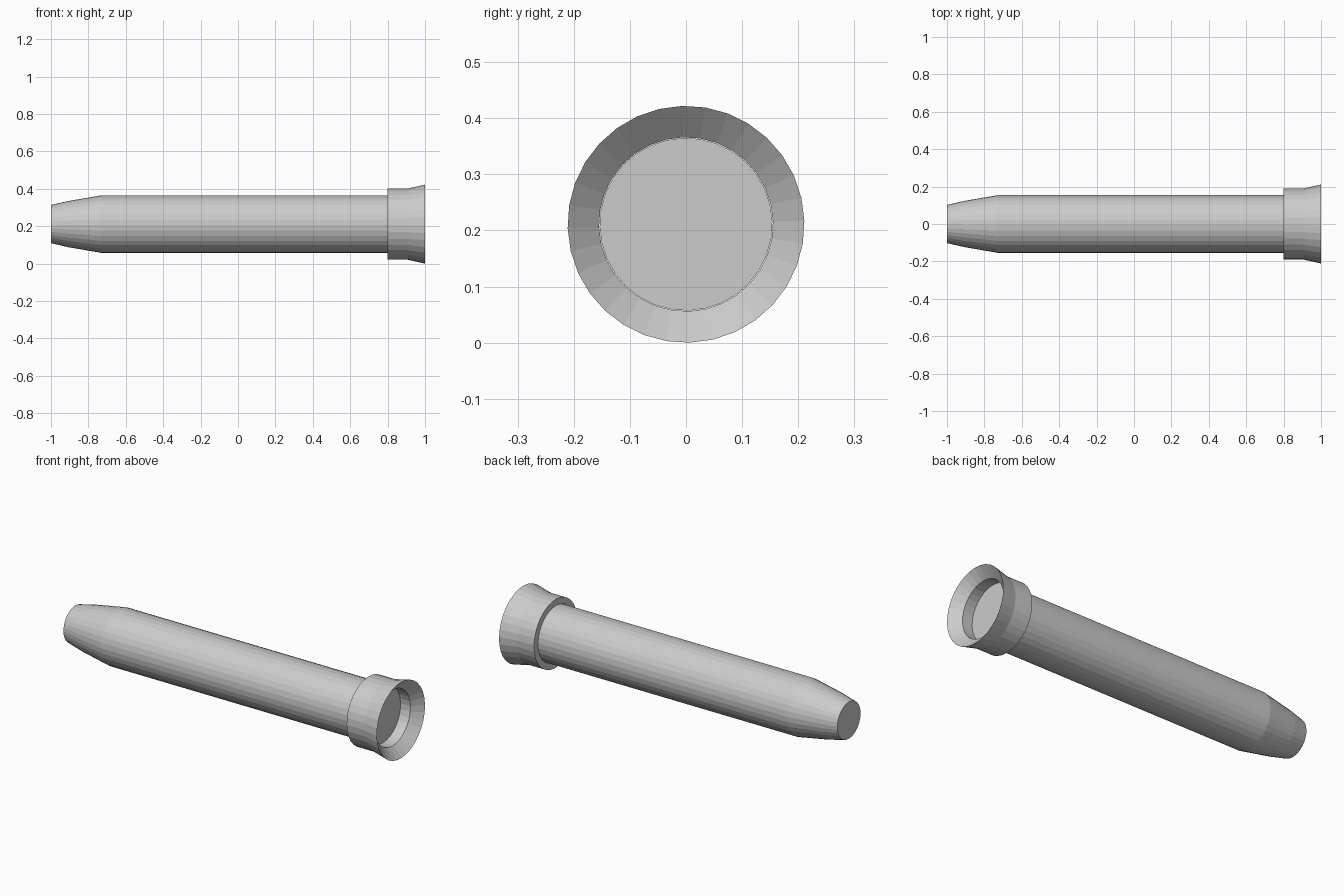
import bpy
import bmesh
from math import cos, sin, tau, radians

if "Cube" in bpy.data.objects:
    bpy.data.objects.remove(bpy.data.objects["Cube"])

SIDES = 32
AXIS_Z = 0.211
TWIST = radians(1.9)


def lathe(name, profile, closed):
    """Revolve (x, radius) points around the long axis; cap ends or close into a ring."""
    bm = bmesh.new()
    rings = []
    for x, r in profile:
        rings.append([bm.verts.new((x, r * cos(TWIST + tau * i / SIDES),
                                    AXIS_Z + r * sin(TWIST + tau * i / SIDES)))
                      for i in range(SIDES)])
    pairs = list(zip(rings, rings[1:]))
    if closed:
        pairs.append((rings[-1], rings[0]))
    for a, b in pairs:
        for i in range(SIDES):
            j = (i + 1) % SIDES
            bm.faces.new((a[i], a[j], b[j], b[i]))
    if not closed:
        bm.faces.new(rings[0])
        bm.faces.new(rings[-1])
    bmesh.ops.recalc_face_normals(bm, faces=bm.faces[:])
    mesh = bpy.data.meshes.new(name)
    bm.to_mesh(mesh)
    bm.free()
    obj = bpy.data.objects.new(name, mesh)
    bpy.context.collection.objects.link(obj)
    return obj


# Long barrel with a tapered tail, ending inside the collar
lathe("barrel", [(-1.0, 0.102), (-0.91, 0.123), (-0.73, 0.154), (0.89, 0.154)], False)

# Collar with a flared, sharp-lipped mouth
lathe("flared_collar", [(0.80, 0.155), (0.80, 0.19), (0.905, 0.19),
                        (1.0, 0.211), (0.95, 0.155)], True)
